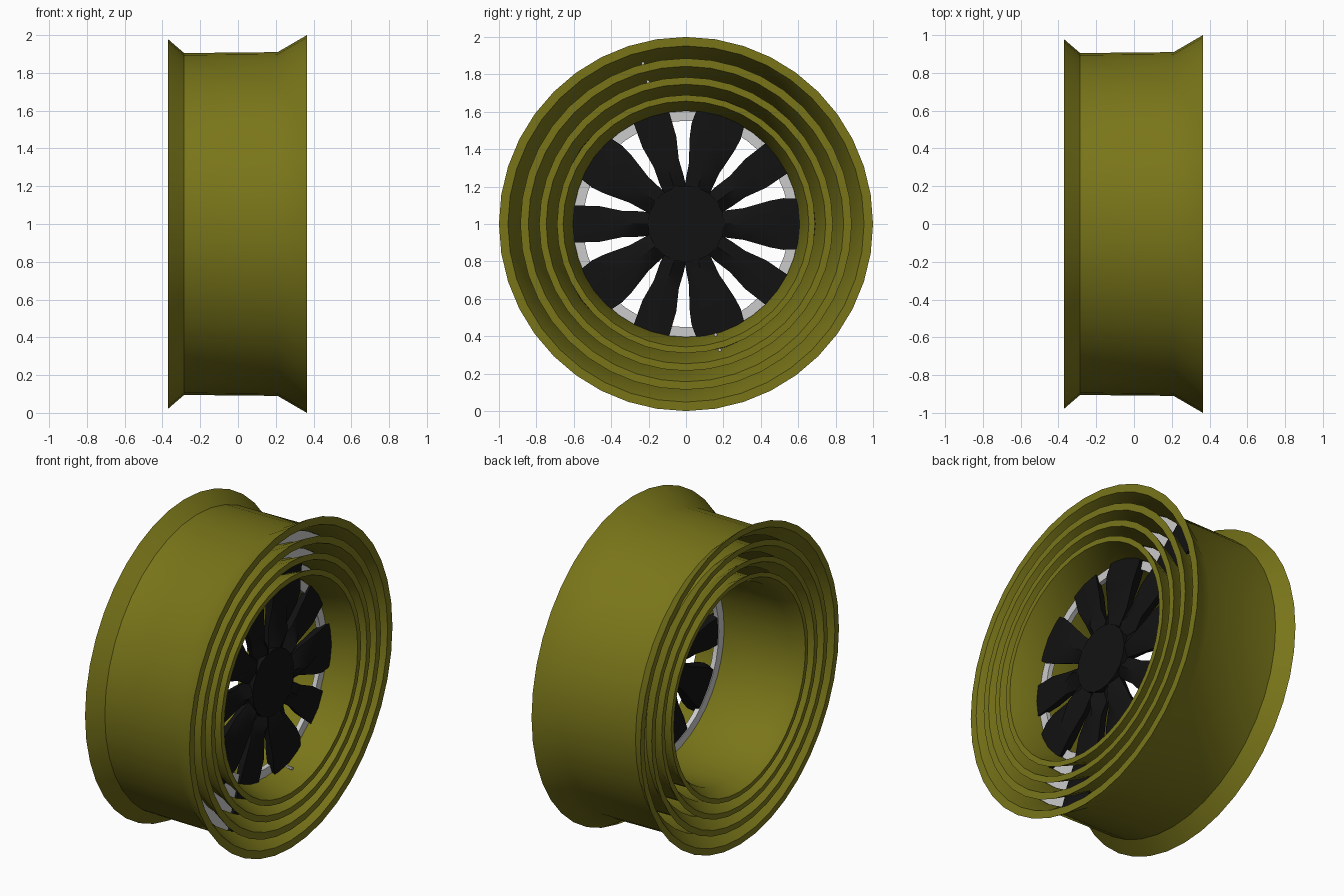
import bpy, bmesh
from math import cos, sin, pi, radians

if "Cube" in bpy.data.objects:
    bpy.data.objects.remove(bpy.data.objects["Cube"])

SEG = 40


def material(name, rgb):
    m = bpy.data.materials.new(name)
    m.diffuse_color = (*rgb, 1)
    m.use_nodes = True
    m.node_tree.nodes["Principled BSDF"].inputs["Base Color"].default_value = m.diffuse_color
    return m


olive = material("olive_paint", (0.19, 0.178, 0.01))
black = material("black_paint", (0.006, 0.006, 0.006))


def polar(x, r, a, side=0.0):
    """Point at axial x, radius r, angle a, shifted sideways (wheel axis at z=1)."""
    return (x, r * cos(a) - side * sin(a), 1 + r * sin(a) + side * cos(a))


def finish(name, bm, mat=None, angle=30):
    bmesh.ops.recalc_face_normals(bm, faces=bm.faces)
    me = bpy.data.meshes.new(name)
    bm.to_mesh(me)
    bm.free()
    ob = bpy.data.objects.new(name, me)
    bpy.context.collection.objects.link(ob)
    if mat:
        me.materials.append(mat)
    bpy.ops.object.select_all(action='DESELECT')
    ob.select_set(True)
    bpy.context.view_layer.objects.active = ob
    bpy.ops.object.shade_smooth_by_angle(angle=radians(angle))
    return ob


def bridge(bm, a, b):
    n = len(a)
    for i in range(n):
        j = (i + 1) % n
        bm.faces.new((a[i], a[j], b[j], b[i]))


def lathe(name, profile, scale, mat=None):
    """Spin a closed (x, r) profile around the wheel axis."""
    bm = bmesh.new()
    rings = [[bm.verts.new(polar(x, r * scale, 2 * pi * k / SEG)) for k in range(SEG)]
             for x, r in profile]
    for i in range(len(rings)):
        bridge(bm, rings[i], rings[(i + 1) % len(rings)])
    return finish(name, bm, mat)


def add_spoke(bm, stations, a):
    """Loft a ridged spoke through stations (r, half width, edge x, ridge x)."""
    loops = []
    for r, w, xe, xm in stations:
        pts = [(0.165, -w * 0.85), (xe, -w), (xm, 0), (xe, w), (0.165, w * 0.85)]
        loops.append([bm.verts.new(polar(x, r, a, s)) for x, s in pts])
    for p, q in zip(loops, loops[1:]):
        bridge(bm, p, q)
    bm.faces.new(loops[0])
    bm.faces.new(loops[-1])


def cylinder(name, x0, x1, r, n, mat=None, at=(0, 0)):
    bm = bmesh.new()
    _, oy, oz = polar(0, *at)
    ends = [[bm.verts.new((x, oy + r * cos(2 * pi * k / n), oz + r * sin(2 * pi * k / n)))
             for k in range(n)] for x in (x0, x1)]
    bridge(bm, *ends)
    for e in ends:
        bm.faces.new(e)
    return finish(name, bm, mat)


# Cross-sections shared by all nested rims
RIM = [(-.37, .978), (-.285, .905), (.21, .91), (.365, 1.0),
       (.365, .952), (.21, .876), (-.285, .872), (-.37, .938)]
RING = [(.16, .80), (.16, .885), (.19, .885), (.19, .80)]

NARROW = [(.17, .06, .215, .235), (.25, .068, .19, .26), (.34, .07, .21, .225),
          (.46, .095, .215, .22), (.61, .10, .205, .21)]
WIDE = [(.19, .07, .215, .24), (.31, .085, .20, .275), (.45, .125, .225, .235),
        (.52, .138, .225, .23), (.585, .135, .215, .22)]

# Four nested wheels; the two small ones are turned half a turn
for i, (s, turn, stations) in enumerate([(1.0, pi, NARROW), (.886, pi, NARROW),
                                         (.785, 0, WIDE), (.69, 0, WIDE)], 1):
    lathe(f"rim_{i}", RIM, s, olive)
    lathe(f"inner_ring_{i}", RING, s)
    tip = (.892 * s, .115, .215, .22)
    bm = bmesh.new()
    for k in range(5):
        add_spoke(bm, stations + [tip], turn + 2 * pi * k / 5)
    finish(f"spokes_{i}", bm, black, 50)
    # Valve stem poking out of the flare
    cylinder(f"valve_{i}", .17, .265, .009, 8, None,
             (.888 * s, radians(-75) + turn))

# Hub
cylinder("hub", .16, .245, .205, 20, black)
